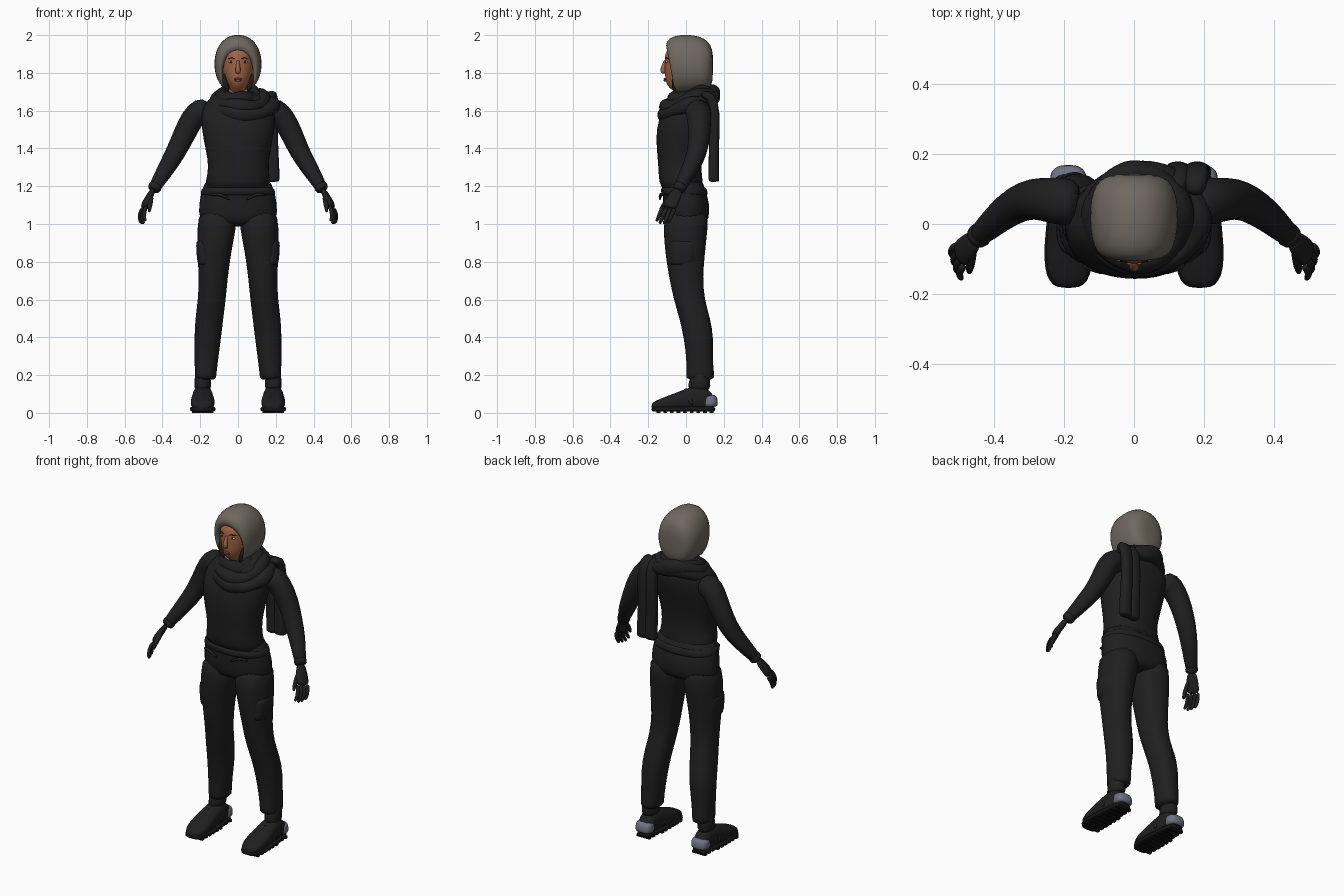
import bpy, bmesh
from math import sin, cos, pi, tau
from mathutils import Vector as V

cube = bpy.data.objects.get("Cube")
if cube:
    bpy.data.objects.remove(cube)


def material(name, r, g, b):
    m = bpy.data.materials.new(name)
    m.use_nodes = True
    m.diffuse_color = (r, g, b, 1)
    bsdf = m.node_tree.nodes["Principled BSDF"]
    bsdf.inputs["Base Color"].default_value = (r, g, b, 1)
    bsdf.inputs["Roughness"].default_value = 0.8
    return m


BLACK = material("black cloth", .014, .014, .014)
SOLE = material("dark rubber", .008, .008, .008)
HOOD = material("grey brown hood", .16, .14, .115)
SKIN = material("skin", .36, .13, .06)
LIP = material("lips", .27, .07, .045)
EYE = material("eye white", .45, .4, .35)
DARK = material("dark hair", .02, .012, .008)
HEEL = material("blue grey heel", .16, .17, .23)


def finish(name, bm, mat, levels):
    bmesh.ops.recalc_face_normals(bm, faces=bm.faces)
    mesh = bpy.data.meshes.new(name)
    bm.to_mesh(mesh)
    bm.free()
    for p in mesh.polygons:
        p.use_smooth = levels > 0
    mesh.materials.append(mat)
    ob = bpy.data.objects.new(name, mesh)
    bpy.context.collection.objects.link(ob)
    if levels:
        ob.modifiers.new("smooth", "SUBSURF").levels = levels
        ob.modifiers["smooth"].render_levels = levels
    return ob


def power(t, p):
    return (abs(t) ** p) * (1 if t >= 0 else -1)


def skin(name, rings, mat, n=20, loop=False, open_start=False, square=1, fold=0, levels=1):
    """Skin a surface over rings given as centre, half-axis, half-axis."""
    bm = bmesh.new()
    rows = []
    for k, (c, u, v) in enumerate(rings):
        row = []
        for i in range(n):
            a = tau * i / n
            s = 1 + fold * sin(3 * a + 2.3 * k) * cos(2 * a - 1.7 * k)
            row.append(bm.verts.new(V(c) + s * (V(u) * power(cos(a), square) + V(v) * power(sin(a), square))))
        rows.append(row)
    pairs = list(zip(rows, rows[1:])) + ([(rows[-1], rows[0])] if loop else [])
    for a, b in pairs:
        for i in range(n):
            j = (i + 1) % n
            bm.faces.new((a[i], a[j], b[j], b[i]))
    if not loop:
        bm.faces.new(rows[-1])
        if not open_start:
            bm.faces.new(rows[0])
    return finish(name, bm, mat, levels)


def level(z, x0, x1, y0, y1):
    """Horizontal ring that fills a box in x and y."""
    return ((x0 + x1) / 2, (y0 + y1) / 2, z), ((x1 - x0) / 2, 0, 0), (0, (y1 - y0) / 2, 0)


def body(name, rows, mat, **kw):
    return skin(name, [level(z, -w, w, y0, y1) for z, w, y0, y1 in rows], mat, **kw)


def limb(name, points, radii, mat, side=V((0, 1, 0)), flat=1, n=12, **kw):
    """Tube along points, with rings square to the path."""
    pts = [V(p) for p in points]
    rings = []
    for i, p in enumerate(pts):
        d = (pts[min(i + 1, len(pts) - 1)] - pts[max(i - 1, 0)]).normalized()
        u = (side - d * side.dot(d)).normalized()
        rings.append((p, u * radii[i], d.cross(u) * radii[i] * flat))
    return skin(name, rings, mat, n=n, **kw)


def ball(name, loc, size, mat):
    bm = bmesh.new()
    bmesh.ops.create_uvsphere(bm, u_segments=16, v_segments=10, radius=1)
    bmesh.ops.scale(bm, vec=size, verts=bm.verts)
    bmesh.ops.translate(bm, vec=loc, verts=bm.verts)
    return finish(name, bm, mat, 1)


def slab(name, loc, size, mat):
    bm = bmesh.new()
    bmesh.ops.create_cube(bm, size=1)
    bmesh.ops.scale(bm, vec=size, verts=bm.verts)
    bmesh.ops.translate(bm, vec=loc, verts=bm.verts)
    return finish(name, bm, mat, 0)


# Torso, hips and belt
body("shirt", [(1.17, .18, -.125, .095), (1.22, .175, -.145, .09), (1.3, .157, -.147, .08),
               (1.4, .175, -.158, .09), (1.5, .195, -.158, .12), (1.58, .2, -.135, .135),
               (1.64, .18, -.1, .135), (1.69, .11, -.07, .12), (1.71, .06, -.04, .09)],
     BLACK, square=.88, fold=.025)
body("hips", [(1.26, .165, -.12, .08), (1.18, .195, -.125, .105), (1.1, .21, -.122, .128),
              (1.03, .21, -.117, .123), (.985, .17, -.09, .1)], BLACK, square=.9)
body("belt", [(1.2, .187, -.128, .105), (1.185, .196, -.135, .112), (1.16, .201, -.132, .117),
              (1.145, .2, -.125, .117)], BLACK, square=.9)

# Head and face
body("head", [(1.65, .05, -.03, .06), (1.7, .048, -.05, .05), (1.718, .038, -.092, .05),
              (1.755, .063, -.11, .06), (1.8, .08, -.113, .08), (1.85, .087, -.114, .08),
              (1.9, .085, -.115, .08), (1.94, .07, -.09, .07)], SKIN)
limb("nose", [(0, -.108, 1.87), (0, -.118, 1.84), (0, -.126, 1.812), (0, -.112, 1.797)],
     [.008, .01, .016, .012], SKIN, side=V((1, 0, 0)))
ball("upper_lip", (0, -.112, 1.768), (.024, .007, .005), LIP)
ball("lower_lip", (0, -.111, 1.759), (.02, .008, .006), LIP)
for s in (-1, 1):
    tag = "left_" if s > 0 else "right_"
    ball(tag + "eye", (s * .036, -.1, 1.858), (.016, .007, .007), EYE)
    ball(tag + "iris", (s * .036, -.1055, 1.858), (.006, .003, .006), DARK)
    limb(tag + "brow", [(s * x, y, z) for x, y, z in ((.016, -.112, 1.875), (.038, -.104, 1.881), (.06, -.086, 1.872))],
         [.003, .004, .002], DARK, side=V((0, 0, 1)), n=6)
    limb(tag + "hair_lock", [(s * .08, -.055, 1.8), (s * .07, -.065, 1.745), (s * .05, -.06, 1.7)],
         [.012, .015, .012], DARK, n=8)

# Hood: rings stacked from the face opening to the back
hood = [(-.062, 1.805, .08, .106, .02), (-.085, 1.807, .093, .119, .022), (-.074, 1.825, .108, .143, .032),
        (-.045, 1.845, .121, .153, .025), (.01, 1.848, .127, .157, .008), (.07, 1.845, .125, .152, 0),
        (.115, 1.835, .11, .135, -.004), (.137, 1.825, .08, .1, -.004), (.143, 1.82, .03, .05, 0)]
skin("hood", [((0, y, z), (w, 0, 0), (0, -lean, h)) for y, z, w, h, lean in hood],
     HOOD, n=24, open_start=True, square=.93)


# Scarf: tilted, uneven loops of cloth around the neck
def wrap(name, centre, rx, ry, drop, thick, phase):
    rings = []
    for k in range(28):
        a = tau * k / 28
        out = V((cos(a), sin(a), 0))
        c = V(centre) + V((rx * cos(a), ry * sin(a), drop * sin(a) + .008 * sin(3 * a + phase)))
        t = thick * (1 + .14 * sin(4 * a + phase))
        rings.append((c, out * t, V((0, 0, t * 1.15))))
    skin(name, rings, BLACK, n=12, loop=True, fold=.09)


wrap("scarf_collar", (0, .03, 1.675), .09, .095, .022, .036, 0)
wrap("scarf_middle", (.01, .02, 1.655), .125, .125, .04, .036, 1)
wrap("scarf_lower", (.025, .015, 1.625), .163, .132, .045, .033, 2)
for k, x in enumerate((.125, .18)):
    limb(f"scarf_tail_{k}", [(x - .01, .08, 1.69), (x, .135, 1.68), (x, .155, 1.6), (x - .003, .15, 1.45),
                            (x + .004, .145, 1.32), (x + .004, .148, 1.235), (x + .004, .148, 1.222)],
         [.03, .034, .034, .034, .035, .037, .035], BLACK, side=V((1, 0, 0)), flat=.8, square=.75, fold=.06)

# Legs, arms, hands and shoes for both sides
LEG = [(1.09, .005, .205, -.115, .122), (.98, .008, .218, -.122, .116), (.85, .034, .215, -.112, .102),
       (.72, .053, .207, -.092, .088), (.6, .064, .212, -.064, .1), (.5, .076, .226, -.035, .13),
       (.4, .09, .233, -.012, .147), (.28, .105, .231, .004, .142), (.2, .115, .229, 0, .15), (.172, .115, .227, 0, .15)]
ARM = [(.15, .06, 1.6), (.2, .063, 1.603), (.243, .068, 1.56), (.285, .073, 1.475), (.328, .06, 1.38),
       (.378, .025, 1.297), (.418, -.012, 1.232), (.452, -.042, 1.175)]
SHOE = [(.158, .034, .08), (.115, .048, .13), (.06, .053, .15), (.005, .057, .13), (-.06, .064, .104),
        (-.125, .064, .08), (-.165, .05, .062), (-.183, .025, .05)]

for s in (-1, 1):
    tag = "left_" if s > 0 else "right_"

    def flip(pts):
        return [(s * x, y, z) for x, y, z in pts]

    skin(tag + "trouser_leg", [level(z, s * a, s * b, y0, y1) for z, a, b, y0, y1 in LEG],
         BLACK, square=.92, fold=.03)
    skin(tag + "thigh_pocket", [level(z, s * .12, s * w, -.09, .06) for z, w in
                                ((.78, .205), (.79, .217), (.9, .224), (.915, .218))], BLACK, square=.8)
    limb(tag + "belt_tie", flip([(.15, -.115, 1.15), (.1, -.137, 1.165), (.04, -.138, 1.125)]),
         [.008, .01, .007], BLACK, n=8)
    limb(tag + "arm", flip(ARM), [.06, .072, .064, .06, .054, .047, .038, .031], BLACK, n=16, fold=.025)
    limb(tag + "glove_cuff", flip([(.43, -.023, 1.212), (.44, -.032, 1.195), (.452, -.042, 1.175)]),
         [.036, .038, .034], BLACK)

    # Hand
    across = V((s * .35, .9, -.2)).normalized()
    limb(tag + "palm", flip([(.45, -.04, 1.185), (.466, -.058, 1.15), (.485, -.078, 1.115), (.499, -.09, 1.082)]),
         [.028, .036, .042, .038], BLACK, side=across, flat=.5)
    for f in range(4):
        root = V((s * .495, -.088, 1.092)) + across * (f - 1.5) * .022
        reach = .092 - .008 * abs(f - 1.3)
        bend = [root + V((s * x, y, z)) * reach for x, y, z in
                ((0, 0, 0), (.16, -.2, -.4), (.18, -.33, -.75), (.1, -.45, -1), (.08, -.46, -1.03))]
        limb(f"{tag}finger_{f}", bend, [.012, .012, .011, .009, .005], BLACK, side=across, n=8)
    limb(tag + "thumb", flip([(.46, -.07, 1.15), (.464, -.1, 1.122), (.467, -.125, 1.092), (.47, -.14, 1.06)]),
         [.016, .016, .013, .008], BLACK, n=8)

    # Shoe with ankle, strap, heel patch and treaded sole
    cx = s * .187
    skin(tag + "ankle", [level(z, cx - w, cx + w, y0, y1) for z, w, y0, y1 in
                         ((.24, .04, .03, .12), (.17, .043, .018, .128), (.11, .05, 0, .135))], BLACK)
    skin(tag + "shoe", [((cx, y, (top + .015) / 2), (w, 0, 0), (0, 0, (top - .015) / 2)) for y, w, top in SHOE],
         BLACK, square=.75)
    limb(tag + "strap", [(cx - .058, .035, .035), (cx - .052, .01, .1), (cx, -.006, .137),
                         (cx + .052, .01, .1), (cx + .058, .035, .035)],
         [.012] * 5, BLACK, flat=.5, n=8)
    skin(tag + "heel_patch", [level(z, cx - w, cx + w, .085, y) for z, w, y in
                              ((.03, .048, .163), (.045, .053, .17), (.075, .052, .168), (.098, .044, .158))],
         HEEL, square=.8)
    skin(tag + "sole", [((cx, y, .02), (w + .005, 0, 0), (0, 0, .014)) for y, w, top in SHOE], SOLE, square=.5)
    for k in range(9):
        y = .135 - k * .035
        slab(f"{tag}tread_{k}", (cx, y, .007), (.088 if y > .03 else .112, .02, .014), SOLE)
